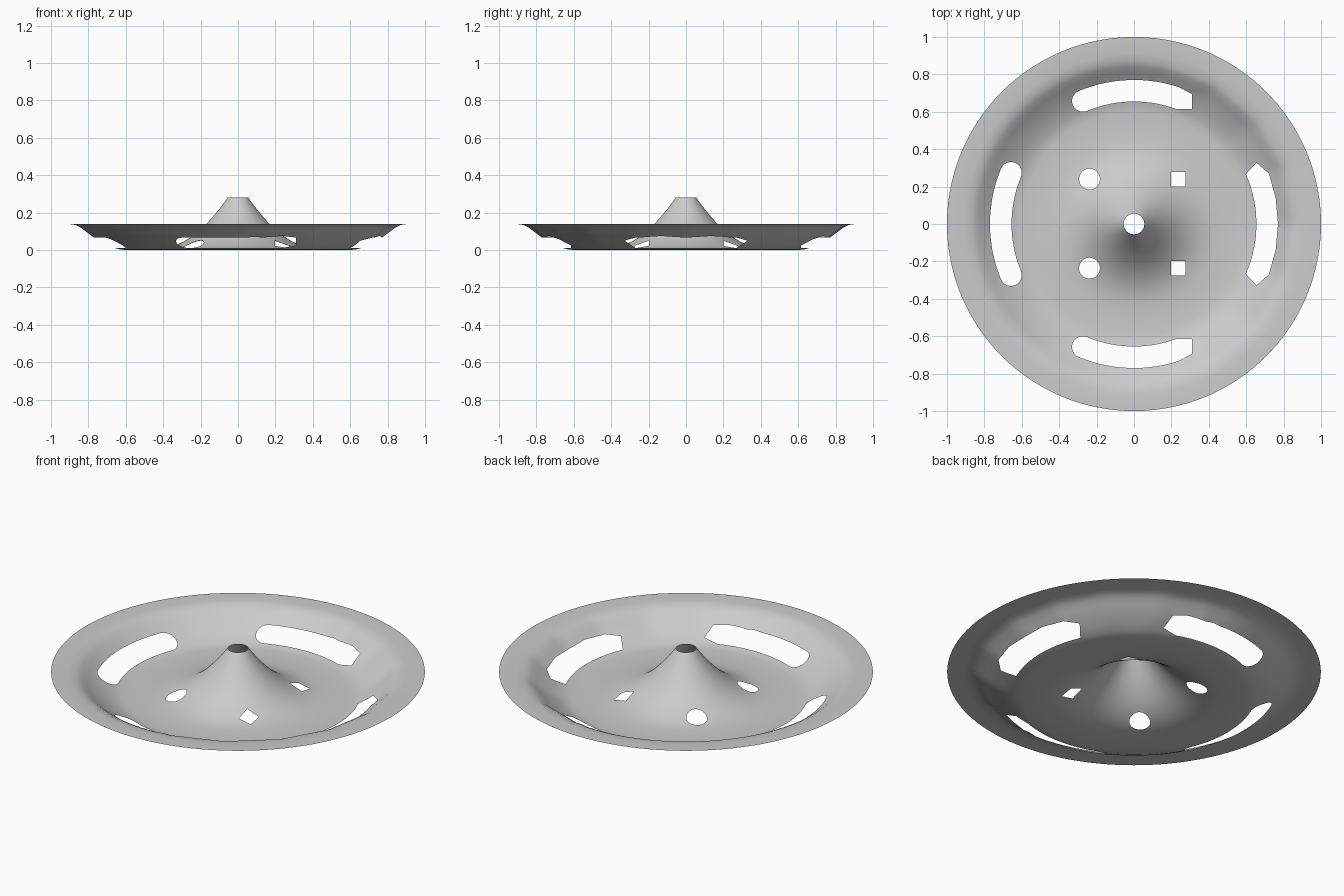
import bpy, bmesh, math
from math import cos, sin, radians, pi

cube = bpy.data.objects.get("Cube")
if cube:
    bpy.data.objects.remove(cube, do_unlink=True)

# Plain grey metal
grey = bpy.data.materials.new("grey metal")
grey.use_nodes = True
colour = (0.6, 0.6, 0.6, 1)
grey.diffuse_color = colour
grey.node_tree.nodes["Principled BSDF"].inputs["Base Color"].default_value = colour


def make_object(name, bm):
    mesh = bpy.data.meshes.new(name)
    bm.to_mesh(mesh)
    bm.free()
    obj = bpy.data.objects.new(name, mesh)
    bpy.context.collection.objects.link(obj)
    return obj


def polar(r, degrees):
    return r * cos(radians(degrees)), r * sin(radians(degrees))


def arc(r, start, end, steps):
    return [polar(r, start + (end - start) * i / steps) for i in range(steps + 1)]


# Dish: thin sheet turned from a radius/height profile
PROFILE = [(0.055, 0.28), (0.08, 0.245), (0.11, 0.207), (0.14, 0.171), (0.17, 0.139),
           (0.21, 0.101), (0.25, 0.07), (0.29, 0.045), (0.34, 0.022), (0.39, 0.008),
           (0.45, 0), (0.6, 0), (0.63, 0.003), (0.66, 0.011), (0.71, 0.032),
           (0.77, 0.066), (0.81, 0.096), (0.84, 0.119), (0.87, 0.134),
           (0.91, 0.14), (1, 0.14)]
SEGMENTS = 108
FACET = radians(20)


def ring_radius(r, a):
    # The sloping wall has coarser facets on the +x half
    if 0.7 < r < 0.9 and cos(a) > 0.1:
        off = (a + FACET / 2) % FACET - FACET / 2
        return r * cos(FACET / 2) / cos(FACET / 2 - abs(off))
    return r


bm = bmesh.new()
rings = []
for r, z in PROFILE:
    ring = []
    for i in range(SEGMENTS):
        a = 2 * pi * i / SEGMENTS
        rr = ring_radius(r, a)
        ring.append(bm.verts.new((rr * cos(a), rr * sin(a), z)))
    rings.append(ring)
for inner, outer in zip(rings, rings[1:]):
    for i in range(SEGMENTS):
        j = (i + 1) % SEGMENTS
        bm.faces.new((inner[i], outer[i], outer[j], inner[j]))
dish = make_object("dish", bm)
dish.data.materials.append(grey)

# Hole outlines
IN, OUT = 0.655, 0.77
MID, CAP = (IN + OUT) / 2, (OUT - IN) / 2


def round_cap(at, start):
    cx, cy = polar(MID, at)
    return [(cx + x, cy + y) for x, y in arc(CAP, start, start + 180, 12)][1:-1]


END = 22.6
left_slot = (arc(OUT, 180 - END, 180 + END, 14) + round_cap(180 + END, 180 + END)
             + arc(IN, 180 + END, 180 - END, 14) + round_cap(180 - END, -END))
right_slot = (arc(OUT, -20.5, 20.5, 4) + [(0.655, 0.328)]
              + arc(IN, 24, -24, 10) + [(0.655, -0.328)])
back_slot = (arc(OUT, 72, 90 + END, 14) + round_cap(90 + END, 90 + END)
             + arc(IN, 90 + END, 70, 14) + [(0.31, 0.615), (0.31, 0.695)])
front_slot = [(x, -y) for x, y in reversed(back_slot)]
outlines = [left_slot, right_slot, back_slot, front_slot]

# Round holes on one side, square holes on the other
for y in (-0.236, 0.24):
    outlines.append([(-0.238 + px, y + py) for px, py in arc(0.056, 0, 345, 23)])
    outlines.append([(0.237 + px, y + py) for px, py in arc(0.054, 45, 315, 3)])

# All cutters as one set of prisms
bm = bmesh.new()
for outline in outlines:
    face = bm.faces.new([bm.verts.new((x, y, -0.2)) for x, y in outline])
    new = bmesh.ops.extrude_face_region(bm, geom=[face])["geom"]
    for v in new:
        if isinstance(v, bmesh.types.BMVert):
            v.co.z = 0.5
bmesh.ops.recalc_face_normals(bm, faces=bm.faces)
cutter = make_object("hole_cutter", bm)
cutter.hide_render = True

# Punch the holes and drop the cutter
bpy.context.view_layer.objects.active = dish
dish.select_set(True)
cutter.select_set(False)
cut = dish.modifiers.new("holes", "BOOLEAN")
cut.operation = "DIFFERENCE"
cut.solver = "EXACT"
cut.object = cutter
bpy.ops.object.modifier_apply(modifier=cut.name)
bpy.data.objects.remove(cutter, do_unlink=True)

# Keep only the sheet, without any walls left by the cut
bm = bmesh.new()
bm.from_mesh(dish.data)
bm.normal_update()
walls = [f for f in bm.faces if abs(f.normal.z) < 0.1]
bmesh.ops.delete(bm, geom=walls, context="FACES")
bm.to_mesh(dish.data)
bm.free()
bpy.ops.object.shade_smooth_by_angle(angle=radians(40))
